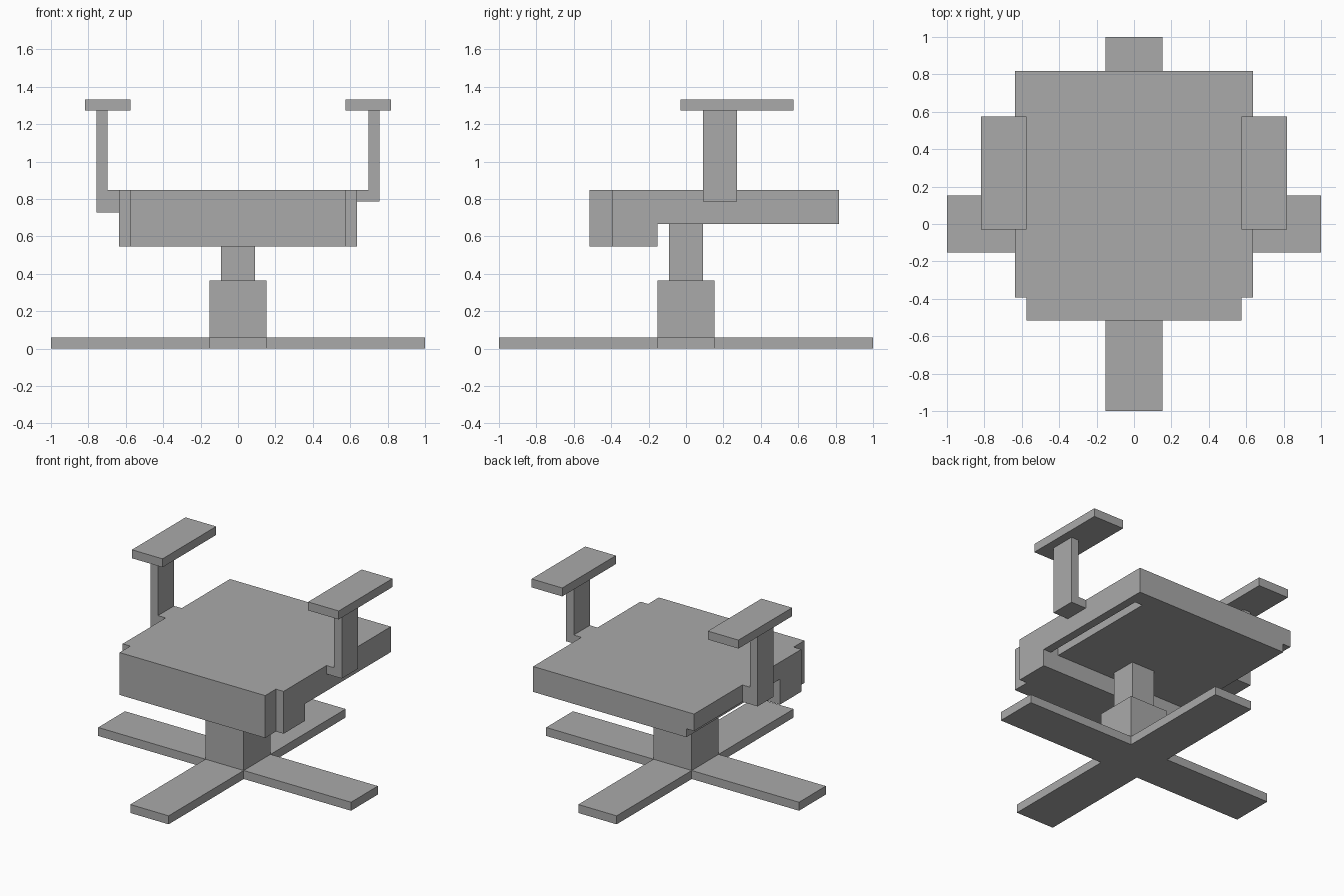
import bpy
import bmesh
from mathutils import Vector

U = 2 / 33  # modelling module: every dimension is a multiple of this

if "Cube" in bpy.data.objects:
    bpy.data.objects.remove(bpy.data.objects["Cube"], do_unlink=True)

grey = bpy.data.materials.new("plain grey")
grey.use_nodes = True
colour = (0.4, 0.4, 0.4, 1)
grey.diffuse_color = colour
grey.node_tree.nodes["Principled BSDF"].inputs["Base Color"].default_value = colour


def prism(name, outline, start, depth):
    """Extrude a flat outline, placed by start(a, b), along the depth vector."""
    bm = bmesh.new()
    face = bm.faces.new([bm.verts.new(Vector(start(a, b)) * U) for a, b in outline])
    extruded = bmesh.ops.extrude_face_region(bm, geom=[face])
    verts = [v for v in extruded["geom"] if isinstance(v, bmesh.types.BMVert)]
    bmesh.ops.translate(bm, verts=verts, vec=Vector(depth) * U)
    bmesh.ops.recalc_face_normals(bm, faces=bm.faces)
    mesh = bpy.data.meshes.new(name)
    bm.to_mesh(mesh)
    bm.free()
    mesh.materials.append(grey)
    obj = bpy.data.objects.new(name, mesh)
    bpy.context.collection.objects.link(obj)
    return obj


def box(name, x0, x1, y0, y1, z0, z1):
    outline = [(x0, y0), (x1, y0), (x1, y1), (x0, y1)]
    return prism(name, outline, lambda a, b: (a, b, z0), (0, 0, z1 - z0))


def along_y(name, outline, y0, y1):
    return prism(name, outline, lambda a, b: (a, y0, b), (0, y1 - y0, 0))


# Cross-shaped foot: one arm outline turned through four quarters
cross = []
a, b = 2.5, 16.5
for c, s in ((1, 0), (0, 1), (-1, 0), (0, -1)):
    for x, y in ((b, -a), (b, a), (a, a)):
        cross.append((x * c - y * s, x * s + y * c))
prism("cross_foot", cross, lambda x, y: (x, y, 0), (0, 0, 1))

# Stepped pedestal
box("lower_column", -2.5, 2.5, -2.5, 2.5, 1, 6)
box("upper_column", -1.5, 1.5, -1.5, 1.5, 6, 11)

# Seat: slab with a notch under one edge and a groove under the other
top_edge = [(-10.5, 12), (-10.5, 14), (10.5, 14), (10.5, 11)]
notch = [(-9.5, 11), (-9.5, 12)]
groove = [(9.5, 11), (9.5, 12), (8.5, 12), (8.5, 11)]
along_y("seat_rear", top_edge + notch, 11.5, 13.5)
along_y("seat_middle", top_edge + groove + notch, -2.5, 11.5)
box("seat_front", -10.5, 10.5, -6.5, -2.5, 9, 14)
box("seat_front_edge", -9.5, 9.5, -8.5, -6.5, 9, 14)

# Armrests: L-shaped support with a flat pad; the right bracket is deeper
for side, sign, bottom in (("left", 1, 13), ("right", -1, 12)):
    support = [(10.5, bottom), (12.5, bottom), (12.5, 21), (11.5, 21),
               (11.5, 14), (10.5, 14)]
    along_y(side + "_arm_support", [(sign * x, z) for x, z in support], 1.5, 4.5)
    inner, outer = sorted((sign * 9.5, sign * 13.5))
    box(side + "_arm_pad", inner, outer, -0.5, 9.5, 21, 22)
